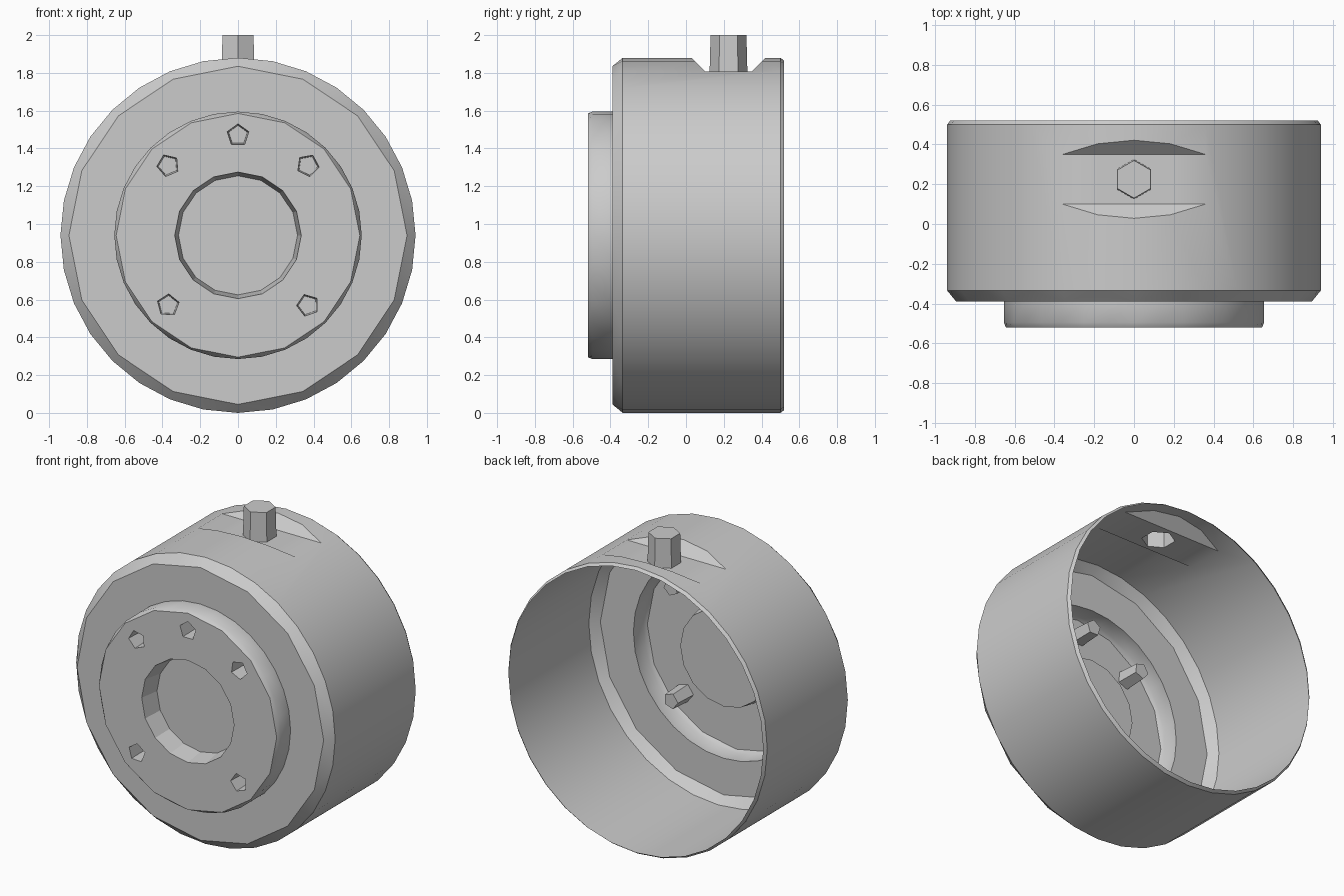
import bpy, bmesh, math
from mathutils import Vector

cube = bpy.data.objects.get("Cube")
if cube:
    bpy.data.objects.remove(cube, do_unlink=True)

grey = bpy.data.materials.new("plain_grey")
grey.use_nodes = True
COLOUR = (0.6, 0.6, 0.6, 1)
grey.diffuse_color = COLOUR
grey.node_tree.nodes["Principled BSDF"].inputs["Base Color"].default_value = COLOUR

SIDES = 32
RADIUS = 0.94
FRONT = -0.52
FLAT_Z = RADIUS + RADIUS * math.cos(math.pi / 8)
NOTCH = (0.10, 0.35)
KNOB = (0, 0.225)
PINS = [(0, 1.47), (-0.37, 1.31), (0.37, 1.31), (-0.37, 0.57), (0.37, 0.57)]


def ring(bm, n, r, along, centre=(0, RADIUS), axis="y", turn=0.0):
    """Circle of vertices round the y or z axis, first one at the top."""
    verts = []
    for i in range(n):
        a = math.pi / 2 + turn + math.tau * i / n
        u, v = centre[0] + r * math.cos(a), centre[1] + r * math.sin(a)
        verts.append(bm.verts.new((u, along, v) if axis == "y" else (u, v, along)))
    return verts


def bridge(bm, a, b):
    """Join two rings, allowing one to have half the sides."""
    steps = max(len(a), len(b))
    for i in range(steps):
        j = i + 1
        picks = [a[i * len(a) // steps], a[j * len(a) // steps % len(a)],
                 b[j * len(b) // steps % len(b)], b[i * len(b) // steps]]
        bm.faces.new(list(dict.fromkeys(picks)))


def loop_edges(bm, verts):
    return [bm.edges.new((v, verts[(i + 1) % len(verts)])) for i, v in enumerate(verts)]


def finish(bm, name, angle=35, facing=None):
    if facing:
        bm.normal_update()
        for f in bm.faces:
            if f.normal.dot(Vector(facing)) < 0:
                f.normal_flip()
    else:
        bmesh.ops.recalc_face_normals(bm, faces=bm.faces[:])
    mesh = bpy.data.meshes.new(name)
    bm.to_mesh(mesh)
    bm.free()
    mesh.materials.append(grey)
    ob = bpy.data.objects.new(name, mesh)
    bpy.context.collection.objects.link(ob)
    bpy.ops.object.select_all(action="DESELECT")
    ob.select_set(True)
    bpy.context.view_layer.objects.active = ob
    bpy.ops.object.shade_smooth_by_angle(angle=math.radians(angle))
    return ob


# Open-backed housing: rim, wall, chamfer, shoulder and raised boss
bm = bmesh.new()
profile = [(32, 0.925, 0.52), (32, RADIUS, 0.50), (32, RADIUS, -0.335),
           (16, 0.895, -0.39), (32, 0.655, -0.39), (32, 0.655, -0.495),
           (16, 0.645, FRONT)]
rings = [ring(bm, n, r, y) for n, r, y in profile]
for a, b in zip(rings, rings[1:]):
    bridge(bm, a, b)

# Milled notch across the top of the wall, with sloping ends
cuts = [((0, NOTCH[0], FLAT_Z), (0, 1, 0)), ((0, NOTCH[1], FLAT_Z), (0, 1, 0)),
        ((0, NOTCH[0], FLAT_Z), (0, 1, 1)), ((0, NOTCH[1], FLAT_Z), (0, 1, -1))]
for point, normal in cuts:
    faces = [f for f in bm.faces if f.calc_center_median().z > FLAT_Z
             and abs(f.normal.y) < 0.1 and max(v.co.y for v in f.verts) < 0.51
             and max(v.co.y for v in f.verts) > 0]
    geom = set(faces)
    for f in faces:
        geom.update(f.edges)
        geom.update(f.verts)
    bmesh.ops.bisect_plane(bm, geom=list(geom), dist=1e-5,
                           plane_co=point, plane_no=normal)
for v in bm.verts:
    if -0.1 < v.co.y < 0.49:
        limit = FLAT_Z + max(0, NOTCH[0] - v.co.y, v.co.y - NOTCH[1])
        v.co.z = min(v.co.z, limit)


def on_flat(v):
    return (abs(v.co.z - FLAT_Z) < 1e-3
            and NOTCH[0] - 1e-3 < v.co.y < NOTCH[1] + 1e-3)


# Notch floor, reopened with a hole below the knob
floor = [f for f in bm.faces if all(on_flat(v) for v in f.verts)]
bmesh.ops.delete(bm, geom=floor, context="FACES")
border = [e for e in bm.edges if e.is_boundary and all(on_flat(v) for v in e.verts)]
hole = loop_edges(bm, ring(bm, 6, 0.10, FLAT_Z, KNOB, "z"))
bmesh.ops.triangle_fill(bm, edges=border + hole, use_beauty=True, normal=(0, 0, 1))
finish(bm, "housing")

# Front plate with a central opening and five pin holes
bm = bmesh.new()
edges = loop_edges(bm, ring(bm, 16, 0.645, FRONT))
edges += loop_edges(bm, ring(bm, 16, 0.335, FRONT))
for i, pin in enumerate(PINS):
    edges += loop_edges(bm, ring(bm, 5, 0.06, FRONT, pin, turn=i * 0.4))
bmesh.ops.triangle_fill(bm, edges=edges, use_beauty=True, normal=(0, -1, 0))
finish(bm, "front_plate", facing=(0, -1, 0))


def closed_tube(name, n, start, end, centre, axis, turn=0.0, angle=20):
    """Hollow tapered tube, open at the start and capped at the end."""
    bm = bmesh.new()
    first = ring(bm, n, *start, centre, axis, turn)
    last = ring(bm, n, *end, centre, axis, turn)
    bridge(bm, first, last)
    bm.faces.new(last)
    return finish(bm, name, angle)


# Central recess, pin sockets and top knob
closed_tube("centre_recess", 16, (0.335, FRONT), (0.315, -0.39), (0, RADIUS), "y")
for i, pin in enumerate(PINS):
    closed_tube(f"pin_socket_{i + 1}", 5, (0.06, FRONT), (0.052, -0.37), pin, "y", i * 0.4)
closed_tube("top_knob", 6, (0.10, FLAT_Z), (0.095, 2.0), KNOB, "z")
